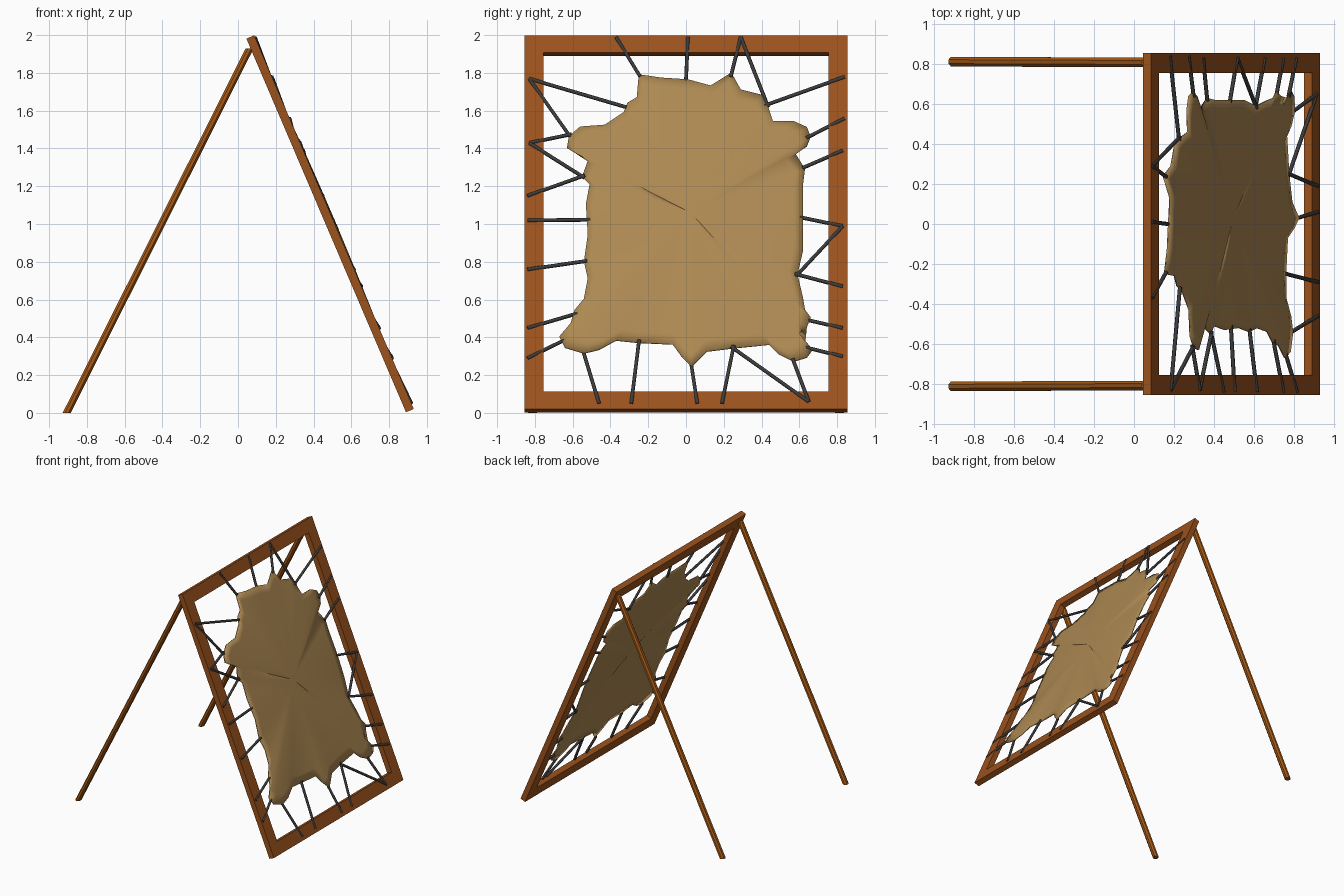
import bpy, bmesh, math
from mathutils import Vector, Matrix

if "Cube" in bpy.data.objects:
    bpy.data.objects.remove(bpy.data.objects["Cube"])

def material(name, rgb):
    m = bpy.data.materials.new(name)
    m.diffuse_color = (*rgb, 1)
    m.use_nodes = True
    m.node_tree.nodes["Principled BSDF"].inputs["Base Color"].default_value = m.diffuse_color
    return m

WOOD = material("wood", (0.33, 0.085, 0.012))
POLE = material("pole_wood", (0.40, 0.105, 0.008))
HIDE = material("hide", (0.42, 0.25, 0.085))
CORD = material("cord", (0.045, 0.045, 0.045))

# Leaning plane of the frame
BOTTOM, TOP = Vector((0.91, 0, 0.012)), Vector((0.065, 0, 1.99))
UP = (TOP - BOTTOM).normalized()
SIDE = Vector((0, 1, 0))
OUT = SIDE.cross(UP)
LENGTH = (TOP - BOTTOM).length

def on_plane(y, z, w):
    """Point on the plane at width y and height z, pushed out by w."""
    return BOTTOM + UP * ((z - BOTTOM.z) / UP.z) + SIDE * y + OUT * w

def finish(bm, name, mat, smooth=None):
    bmesh.ops.recalc_face_normals(bm, faces=bm.faces)
    me = bpy.data.meshes.new(name)
    bm.to_mesh(me)
    bm.free()
    ob = bpy.data.objects.new(name, me)
    bpy.context.collection.objects.link(ob)
    me.materials.append(mat)
    if smooth:
        bpy.ops.object.select_all(action='DESELECT')
        ob.select_set(True)
        bpy.context.view_layer.objects.active = ob
        bpy.ops.object.shade_smooth_by_angle(angle=math.radians(smooth))
    return ob

# Frame: four flat bars in the leaning plane
AXES = Matrix((SIDE, UP, OUT)).transposed().to_4x4()
def bar(name, y, v, wy, wv):
    bm = bmesh.new()
    mat = (Matrix.Translation(BOTTOM + SIDE * y + UP * v) @ AXES
           @ Matrix.Diagonal((wy, wv, 0.045, 1)))
    bmesh.ops.create_cube(bm, size=1, matrix=mat)
    finish(bm, name, WOOD)

BAR, HALF = 0.1, 0.855
bar("top_bar", 0, LENGTH - BAR / 2, 2 * HALF, BAR)
bar("bottom_bar", 0, BAR / 2, 2 * HALF, BAR)
for s, n in ((-1, "front"), (1, "back")):
    bar(n + "_side_bar", s * (HALF - BAR / 2), LENGTH / 2, BAR, LENGTH - 2 * BAR)

# Support poles: eight-sided, cut level at the ground
for s, n in ((-1, "front"), (1, "back")):
    bm = bmesh.new()
    rings = []
    for c in (Vector((-0.907, s * 0.812, 0)), Vector((0.062, s * 0.808, 1.93))):
        rings.append([bm.verts.new(c + Vector((0.023 * math.cos(a), 0.026 * math.sin(a), 0)))
                      for a in (math.pi * (i + 0.5) / 4 for i in range(8))])
    for i in range(8):
        j = (i + 1) % 8
        bm.faces.new((rings[0][i], rings[0][j], rings[1][j], rings[1][i]))
    for r in rings:
        bm.faces.new(r)
    finish(bm, n + "_support_pole", POLE)

# Hide outline (y, z in hundredths)
OUTLINE = [(-25, 179), (-13, 177), (1, 176), (13, 173), (24, 180), (29, 171), (40, 168),
    (43, 163), (46, 154), (57, 154), (64, 151), (66, 146), (64, 141), (58, 137), (63, 129),
    (62, 121), (62, 102), (62, 86), (59, 73), (62, 60), (63, 54), (66, 50), (64, 45),
    (63, 37), (67, 33), (64, 29), (57, 27), (49, 31), (44, 36), (25, 34), (11, 32), (3, 24),
    (-2, 29), (-7, 36), (-25, 37), (-37, 38), (-46, 33), (-54, 31), (-64, 34), (-67, 40),
    (-61, 47), (-59, 54), (-54, 60), (-52, 71), (-54, 80), (-52, 94), (-53, 110), (-51, 121),
    (-55, 125), (-52, 133), (-59, 138), (-63, 140), (-62, 146), (-56, 151), (-43, 152),
    (-33, 159), (-31, 164), (-26, 167)]

# Hide: rings shrinking to the middle, gently bulged and rippled
CY, CZ, RINGS = 0.02, 1.05, 12
bm = bmesh.new()
rings = []
for k in range(1, RINGS + 1):
    t = k / RINGS
    ring = []
    for y, z in OUTLINE:
        dy, dz = y / 100 - CY, z / 100 - CZ
        a = math.atan2(dz, dy)
        w = 0.006 + 0.02 * (1 - t * t) + 0.006 * t ** 3 * math.sin(8 * a + 1)
        ring.append(bm.verts.new(on_plane(CY + dy * t, CZ + dz * t, w)))
    rings.append(ring)
mid = bm.verts.new(on_plane(CY, CZ, 0.026))
N = len(OUTLINE)
for i in range(N):
    j = (i + 1) % N
    bm.faces.new((mid, rings[0][j], rings[0][i]))
    for a, b in zip(rings, rings[1:]):
        bm.faces.new((a[i], a[j], b[j], b[i]))
hide = finish(bm, "stretched_hide", HIDE, 50)
thick = hide.modifiers.new("thickness", 'SOLIDIFY')
thick.thickness = 0.008
thick.offset = 0

# Lacing cords: hide point (y, z) to frame point (y, z), in hundredths
CORDS = [(-25, 179, -37, 198), (0, 176, 1, 198), (24, 179, 29, 198), (43, 163, 29, 198),
    (43, 163, 84, 177), (65, 146, 84, 155), (63, 130, 83, 138), (62, 103, 83, 98),
    (59, 73, 83, 98), (59, 73, 83, 66), (64, 49, 83, 44), (65, 34, 83, 29), (57, 27, 65, 5),
    (25, 34, 65, 5), (25, 34, 19, 4), (3, 24, 6, 4), (-25, 37, -29, 4), (-54, 31, -46, 4),
    (-65, 38, -84, 28), (-59, 52, -84, 44), (-54, 80, -84, 75), (-52, 102, -84, 101),
    (-55, 125, -84, 114), (-55, 125, -83, 142), (-62, 147, -83, 142), (-62, 147, -83, 176),
    (-33, 162, -83, 176)]
bm = bmesh.new()
for y0, z0, y1, z1 in CORDS:
    p = on_plane(y0 / 100, z0 / 100, 0.006)
    q = on_plane(y1 / 100, z1 / 100, 0.022)
    d = q - p
    p -= d.normalized() * 0.015
    d = q - p
    mat = Matrix.Translation((p + q) / 2) @ d.to_track_quat('Z', 'Y').to_matrix().to_4x4()
    bmesh.ops.create_cone(bm, cap_ends=True, segments=8, radius1=0.01, radius2=0.01,
                          depth=d.length, matrix=mat)
finish(bm, "lacing_cords", CORD, 50)
